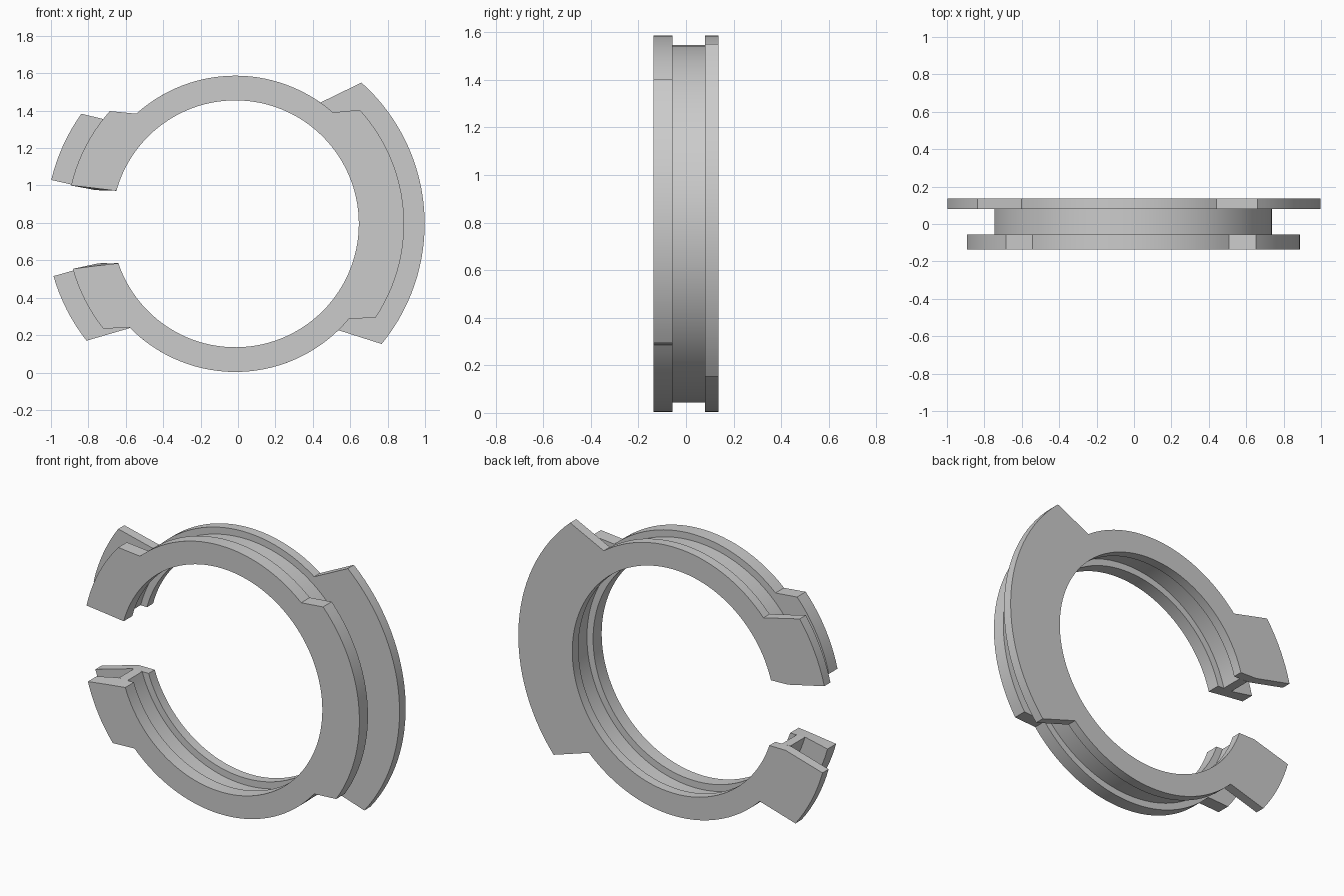
import bpy, bmesh, math

cube = bpy.data.objects.get("Cube")
if cube:
    bpy.data.objects.remove(cube)

CX, CZ = -0.014, 0.795
R_IN, R_RING = 0.66, 0.792
STEP = math.radians(3)

grey = bpy.data.materials.new("plain_grey")
grey.use_nodes = True
COLOUR = (0.6, 0.6, 0.6, 1)
grey.diffuse_color = COLOUR
grey.node_tree.nodes["Principled BSDF"].inputs["Base Color"].default_value = COLOUR


def angle(p):
    """Clockwise angle of a point, measured from the open left side."""
    return math.atan2(p[1] - CZ, -(p[0] - CX)) % (2 * math.pi)


def arc(a, b, r):
    """Points on a circle from angle a to b, both ends included."""
    n = max(2, math.ceil(abs(b - a) / STEP))
    steps = [a + (b - a) * i / n for i in range(n + 1)]
    return [(CX - r * math.cos(t), CZ + r * math.sin(t)) for t in steps]


def solid(name, front, back, y0, y1):
    """Join a front and a back outline into a closed plate."""
    bm = bmesh.new()
    f = [bm.verts.new((x, y0, z)) for x, z in front]
    b = [bm.verts.new((x, y1, z)) for x, z in back]
    bm.faces.new(f)
    bm.faces.new(b[::-1])
    for i in range(len(f)):
        j = (i + 1) % len(f)
        bm.faces.new((f[i], b[i], b[j], f[j]))
    bmesh.ops.recalc_face_normals(bm, faces=bm.faces)
    me = bpy.data.meshes.new(name)
    bm.to_mesh(me)
    bm.free()
    me.materials.append(grey)
    ob = bpy.data.objects.new(name, me)
    bpy.context.collection.objects.link(ob)
    bpy.ops.object.select_all(action="DESELECT")
    ob.select_set(True)
    bpy.context.view_layer.objects.active = ob
    bpy.ops.object.shade_smooth_by_angle(angle=math.radians(20))


END_TOP, END_LOW = (-0.648, 0.971), (-0.64, 0.584)
BEND_TOP, BEND_LOW = (-0.76, 0.975), (-0.745, 0.584)


def plate(corners, r_tab, bend_top, bend_low):
    """Open ring with a tab at each end and a wide tab opposite the gap.
    Corners run clockwise: tab tip, tab edge, tab foot, and so on."""
    t = [angle(p) for p in corners]
    pts = arc(t[0], t[1], r_tab) + arc(t[2], t[3], R_RING)
    pts += arc(t[4], t[5], r_tab) + arc(t[6], t[7], R_RING)
    pts += arc(t[8], t[9], r_tab)
    inner = arc(angle(END_LOW), angle(END_TOP), R_IN)
    return pts + [bend_low] + inner + [bend_top]


front_corners = [(-0.893, 1.0), (-0.69, 1.402), (-0.545, 1.385), (0.51, 1.393),
                 (0.652, 1.405), (0.735, 0.295), (0.59, 0.288),
                 (-0.585, 0.235), (-0.72, 0.235), (-0.88, 0.555)]
back_corners = [(-1.0, 1.03), (-0.84, 1.385), (-0.6, 1.326), (0.442, 1.445),
                (0.66, 1.55), (0.765, 0.155), (0.535, 0.228),
                (-0.58, 0.235), (-0.81, 0.17), (-0.988, 0.515)]

# Front plate, whose end faces slant slightly towards the web
solid("front_plate",
      plate(front_corners, 0.902, (-0.76, 0.985), (-0.745, 0.572)),
      plate(front_corners, 0.902, BEND_TOP, BEND_LOW), -0.137, -0.057)

# Back plate with the larger tabs
back = plate(back_corners, 1.012, BEND_TOP, BEND_LOW)
solid("back_plate", back, back, 0.08, 0.137)

# Narrow web joining the plates, grooved inside and out
a, b = angle((-0.75, 0.974)), angle((-0.74, 0.584))
c, d = angle((-0.69, 0.973)), angle((-0.68, 0.584))
web = arc(a, b, 0.752) + arc(d, c, 0.70)
solid("middle_web", web, web, -0.057, 0.08)
